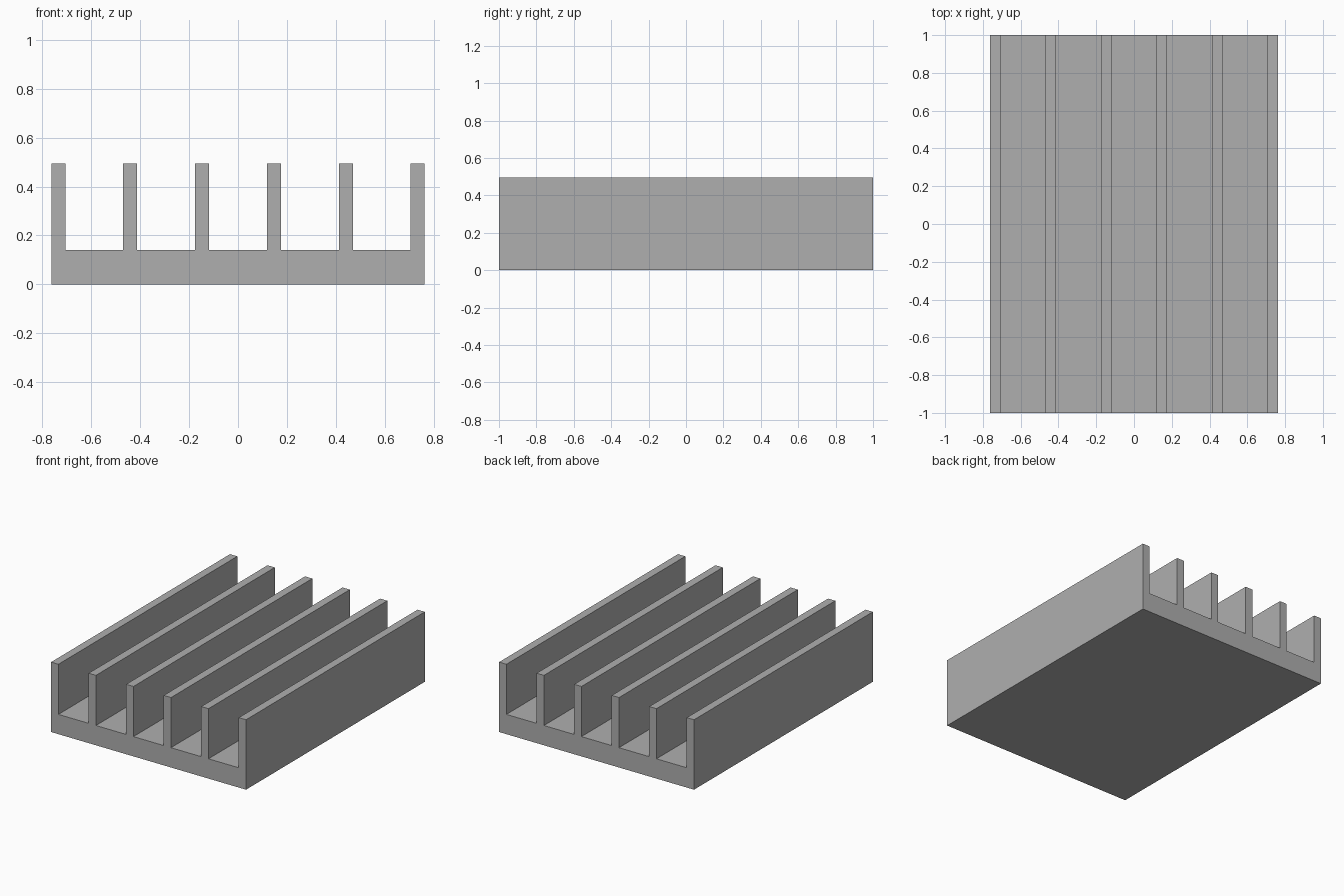
import bpy
import bmesh

cube = bpy.data.objects.get("Cube")
if cube:
    bpy.data.objects.remove(cube, do_unlink=True)

HALF_WIDTH, HALF_LENGTH = 0.763, 1.0
BASE_TOP, FIN_TOP = 0.14, 0.495
FIN_COUNT, FIN_WIDTH = 6, 0.057
PITCH = (2 * HALF_WIDTH - FIN_WIDTH) / (FIN_COUNT - 1)

# Plain grey metal
grey = bpy.data.materials.new("grey_metal")
grey.use_nodes = True
color = (0.43, 0.43, 0.43, 1.0)
grey.diffuse_color = color
grey.node_tree.nodes["Principled BSDF"].inputs["Base Color"].default_value = color

# Comb-shaped cross-section: flat base with upright fins
profile = [(HALF_WIDTH, 0), (-HALF_WIDTH, 0)]
for i in range(FIN_COUNT):
    left = -HALF_WIDTH + i * PITCH
    right = left + FIN_WIDTH
    if i > 0:
        profile.append((left, BASE_TOP))
    profile += [(left, FIN_TOP), (right, FIN_TOP)]
    if i < FIN_COUNT - 1:
        profile.append((right, BASE_TOP))

# Extrude the section along the length
bm = bmesh.new()
section = bm.faces.new([bm.verts.new((x, -HALF_LENGTH, z)) for x, z in profile])
extruded = bmesh.ops.extrude_face_region(bm, geom=[section], use_keep_orig=True)
moved = [v for v in extruded["geom"] if isinstance(v, bmesh.types.BMVert)]
bmesh.ops.translate(bm, verts=moved, vec=(0, 2 * HALF_LENGTH, 0))
bmesh.ops.recalc_face_normals(bm, faces=bm.faces)

mesh = bpy.data.meshes.new("finned_heat_sink")
bm.to_mesh(mesh)
bm.free()
mesh.materials.append(grey)
heat_sink = bpy.data.objects.new("finned_heat_sink", mesh)
bpy.context.collection.objects.link(heat_sink)
